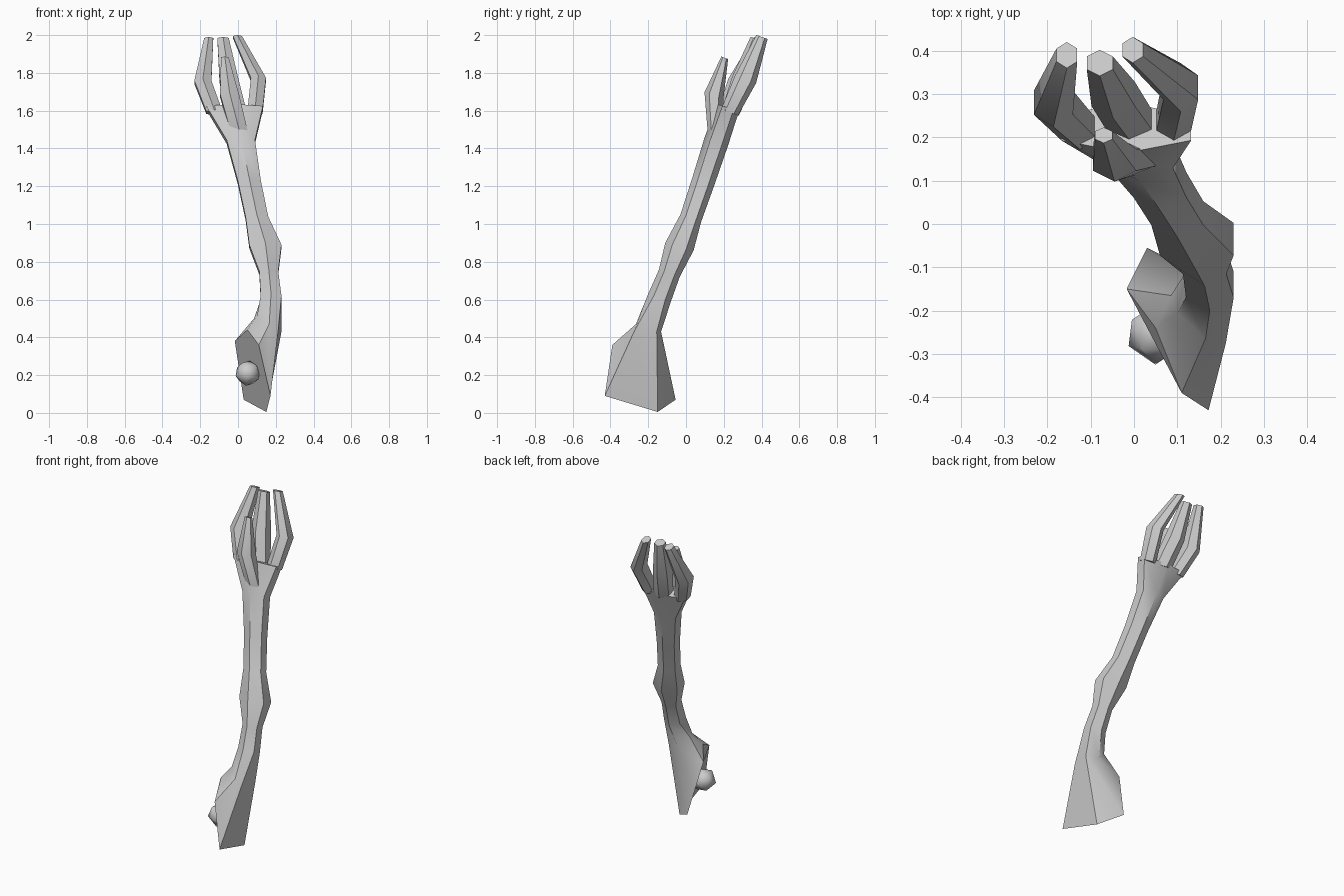
import bpy, bmesh, math
from mathutils import Vector

if "Cube" in bpy.data.objects:
    bpy.data.objects.remove(bpy.data.objects["Cube"])


def ring(x, y, z, rx, ry, tilt=0.35):
    """Six-sided section, clockwise from the back, front edge tilted up."""
    pts = []
    for k in range(6):
        a = math.radians(90 - 60 * k)
        dy = ry * math.sin(a)
        pts.append((x + rx / 0.866 * math.cos(a), y + dy, z - tilt * dy))
    return pts


def loft(name, rings):
    """Skin a list of six-point sections and cap both ends."""
    bm = bmesh.new()
    loops = [[bm.verts.new(p) for p in r] for r in rings]
    for a, b in zip(loops, loops[1:]):
        for i in range(6):
            j = (i + 1) % 6
            bm.faces.new((a[i], a[j], b[j], b[i]))
    bm.faces.new(loops[0])
    bm.faces.new(loops[-1])
    bmesh.ops.recalc_face_normals(bm, faces=bm.faces)
    me = bpy.data.meshes.new(name)
    bm.to_mesh(me)
    bm.free()
    ob = bpy.data.objects.new(name, me)
    bpy.context.collection.objects.link(ob)
    smooth(ob)
    return ob


def smooth(ob):
    bpy.ops.object.select_all(action='DESELECT')
    ob.select_set(True)
    bpy.context.view_layer.objects.active = ob
    bpy.ops.object.shade_smooth_by_angle(angle=math.radians(45))


# Flat shoulder plate and the flare that blends it into the arm
plate = [(.03, -.055, .07), (.15, -.15, .005), (.172, -.43, .09),
         (.11, -.39, .36), (.05, -.24, .44), (-.017, -.15, .38)]
flare = [(.15, -.132, .43), (.23, -.155, .43), (.212, -.275, .43),
         (.165, -.265, .47), (.10, -.205, .51), (.085, -.165, .50)]

# Arm from shoulder to palm
loft("arm", [
    plate, flare,
    ring(.175, -.14, .61, .055, .06),
    ring(.163, -.088, .74, .050, .055),
    ring(.145, -.035, .88, .085, .075, .27),
    ring(.100, .025, 1.03, .060, .055),
    ring(.060, .090, 1.22, .061, .058),
    ring(.015, .160, 1.435, .075, .062),
    ring(-.018, .222, 1.615, .150, .058),
])

# Three bent fingers
loft("outer_finger", [
    ring(-.125, .215, 1.59, .043, .043),
    ring(-.186, .280, 1.75, .045, .056),
    ring(-.155, .390, 1.98, .024, .030)])
loft("middle_finger", [
    ring(-.008, .235, 1.59, .053, .045),
    ring(-.048, .300, 1.76, .050, .056),
    ring(-.079, .372, 1.98, .030, .030)])
loft("inner_finger", [
    ring(.090, .230, 1.59, .040, .045),
    ring(.108, .315, 1.765, .040, .056),
    ring(-.003, .402, 1.99, .024, .030)])

# Thumb in front of the palm
loft("thumb", [
    ring(.010, .155, 1.47, .045, .040),
    ring(-.045, .148, 1.68, .050, .050),
    ring(-.070, .205, 1.88, .020, .018)])

# Faceted shoulder peg on the plate
bpy.ops.mesh.primitive_ico_sphere_add(subdivisions=1, radius=.072,
                                      location=(.052, -.253, .21))
peg = bpy.context.object
peg.name = "shoulder_peg"
peg.rotation_euler = Vector((-.9, -.4, -.2)).to_track_quat('Z', 'Y').to_euler()
smooth(peg)
